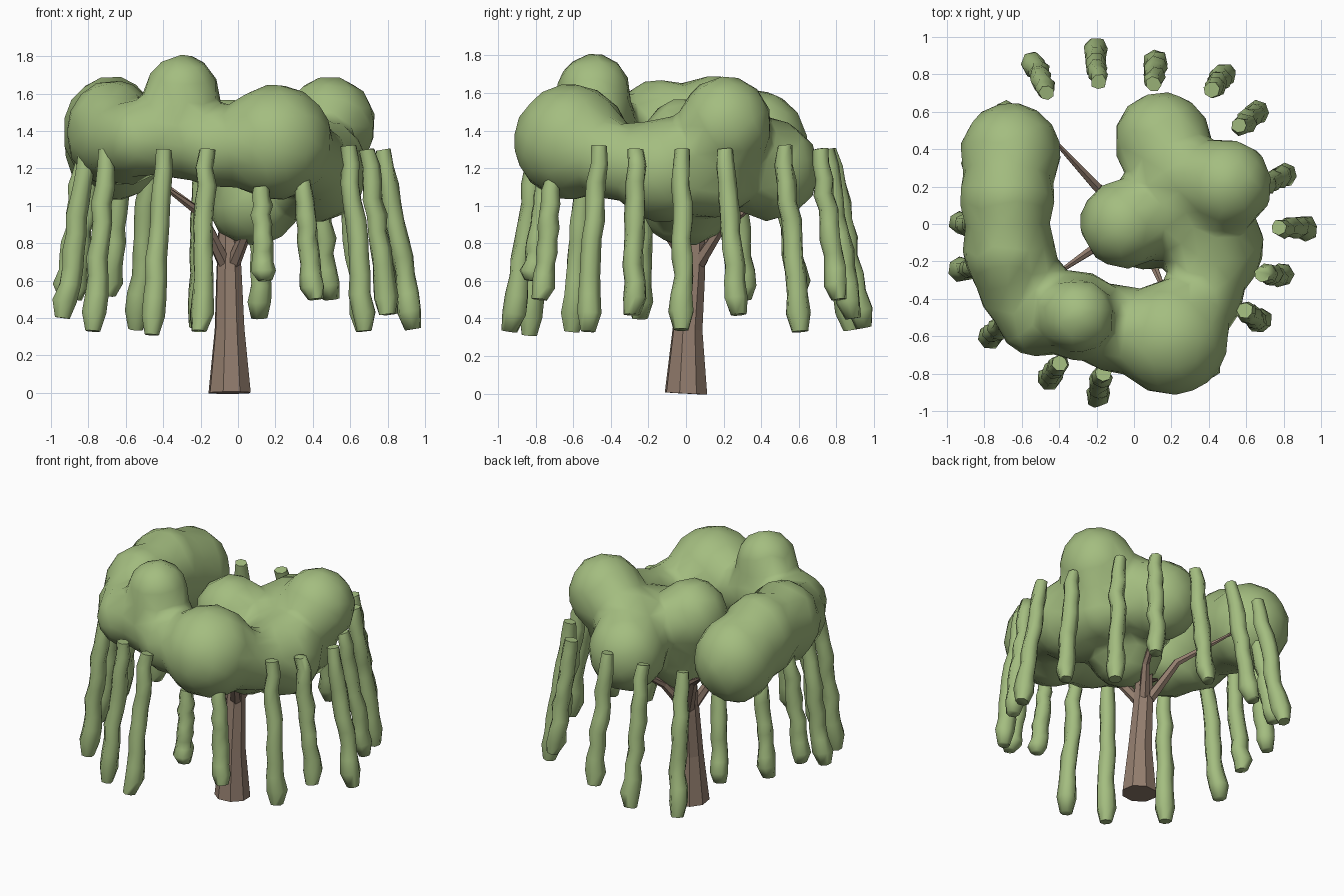
import bpy, bmesh, math, random
from mathutils import Vector, Matrix

random.seed(4)
if "Cube" in bpy.data.objects:
    bpy.data.objects.remove(bpy.data.objects["Cube"])


def material(name, rgb):
    m = bpy.data.materials.new(name)
    m.use_nodes = True
    m.diffuse_color = (*rgb, 1)
    bsdf = m.node_tree.nodes["Principled BSDF"]
    bsdf.inputs["Base Color"].default_value = (*rgb, 1)
    bsdf.inputs["Roughness"].default_value = 0.9
    return m


LEAF = material("leaf green", (0.37, 0.51, 0.215))
BARK = material("bark brown", (0.29, 0.205, 0.155))


def make_object(name, bm, mat, smooth):
    bmesh.ops.recalc_face_normals(bm, faces=bm.faces)
    mesh = bpy.data.meshes.new(name)
    bm.to_mesh(mesh)
    bm.free()
    mesh.materials.append(mat)
    for p in mesh.polygons:
        p.use_smooth = smooth
    ob = bpy.data.objects.new(name, mesh)
    bpy.context.collection.objects.link(ob)
    return ob


def tube(bm, path, radii, sides, wobble=0.0):
    """Skin a ring of vertices along a path and cap both ends."""
    rings = []
    axis = (Vector(path[-1]) - Vector(path[0])).normalized()
    turn = axis.to_track_quat('Z', 'Y')
    for p, r in zip(path, radii):
        ring = []
        for i in range(sides):
            a = math.tau * (i + .5) / sides
            k = r * (1 + random.uniform(-wobble, wobble))
            ring.append(bm.verts.new(Vector(p) + turn @ Vector((k * math.cos(a), k * math.sin(a), 0))))
        rings.append(ring)
    for low, high in zip(rings, rings[1:]):
        for i in range(sides):
            j = (i + 1) % sides
            bm.faces.new((low[i], low[j], high[j], high[i]))
    bm.faces.new(rings[0][::-1])
    bm.faces.new(rings[-1])


# Trunk with flared foot and a slight backward lean
bm = bmesh.new()
tube(bm, [(-.045, 0, 0), (-.045, .008, .34), (-.048, .035, .65), (-.05, .05, .92)],
     [.118, .083, .07, .055], 8)
make_object("trunk", bm, BARK, False)

# Branches reaching into the canopy
bm = bmesh.new()
for mid, tip in [((-.2, .2, .96), (-.44, .46, 1.15)),
                 ((-.2, -.12, .96), (-.42, -.27, 1.12)),
                 ((.07, -.14, .92), (.18, -.4, 1.15)),
                 ((.05, .18, .87), (.14, .42, 1.05))]:
    start = Vector((-.045, .035, .7)) + Vector((mid[0] + .045, mid[1], 0)) * .2
    tube(bm, [start, mid, tip], [.038, .027, .01], 6)
make_object("branches", bm, BARK, False)

# Canopy: overlapping blobs (x, y, z, radius, vertical stretch) fused together
BLOBS = [
    # left arm, back to front
    (-.66, .38, 1.32, .26, 1.1), (-.68, .14, 1.4, .25, 1.14), (-.67, -.14, 1.39, .24, 1.15),
    (-.6, -.33, 1.35, .23, 1),
    # front arm with its peak
    (-.52, -.49, 1.36, .21, .95), (-.3, -.49, 1.61, .19, 1), (-.3, -.49, 1.4, .23, 1.1),
    (-.1, -.56, 1.31, .23, .9), (.2, -.61, 1.34, .3, 1),
    # right arm
    (.38, -.38, 1.24, .2, 1), (.42, -.12, 1.19, .27, 1), (.49, .21, 1.43, .24, 1.05),
    (.4, .14, 1.16, .22, 1), (.15, .45, 1.19, .25, 1.05), (.24, .27, 1.3, .23, 1),
    # centre
    (-.05, 0, 1.32, .23, 1.08), (.08, 0, 1.03, .24, 1), (.2, .06, 1.22, .25, 1),
]
bm = bmesh.new()
for x, y, z, r, stretch in BLOBS:
    r += .012
    m = Matrix.Translation((x, y, z)) @ Matrix.Diagonal((r, r, r * stretch, 1))
    bmesh.ops.create_icosphere(bm, subdivisions=3, radius=1, matrix=m)
canopy = make_object("canopy", bm, LEAF, True)
remesh = canopy.modifiers.new("fuse", 'REMESH')
remesh.mode = 'VOXEL'
remesh.voxel_size = .04
remesh.use_smooth_shade = True
soften = canopy.modifiers.new("soften", 'SMOOTH')
soften.factor = .5
soften.iterations = 6
facet = canopy.modifiers.new("facet", 'DECIMATE')
facet.ratio = .09

# Hanging strands: top x, y, bottom x, y, bottom z, top z
STRANDS = [
    (-.46, .71, -.54, .87, .34, 1.3), (-.19, .77, -.21, .94, .35, 1.3),
    (.10, .74, .12, .89, .40, 1.3), (.41, .71, .49, .81, .50, 1.3),
    (.56, .52, .68, .60, .33, 1.32), (.70, .21, .82, .27, .42, 1.3),
    (.77, -.02, .94, -.02, .34, 1.3), (.69, -.26, .80, -.28, .42, 1.3),
    (.59, -.46, .68, -.53, .33, 1.32), (.35, -.71, .41, -.77, .50, 1.14),
    (.12, -.76, .14, -.82, .60, 1.1), (-.17, -.79, -.20, -.93, .33, 1.3),
    (-.39, -.74, -.46, -.84, .31, 1.3), (-.70, -.52, -.78, -.61, .33, 1.3),
    (-.81, -.23, -.93, -.25, .40, 1.3), (-.83, .01, -.93, 0, .50, 1.25),
    (-.77, .27, -.88, .32, .50, 1.25), (-.61, .50, -.69, .60, .52, 1.25),
]
PROFILE = [.042, .048, .052, .054, .056, .054, .057, .055, .06, .066, .042]
bm = bmesh.new()
for x0, y0, x1, y1, z1, z0 in STRANDS:
    top, bottom = Vector((x0, y0, z0)), Vector((x1, y1, z1))
    path = []
    for i in range(len(PROFILE)):
        t = i / (len(PROFILE) - 1)
        sway = Vector((random.uniform(-1, 1), random.uniform(-1, 1), 0)) * .01
        path.append(top.lerp(bottom, t) + sway)
    tube(bm, path, PROFILE, 7, .1)
strands = make_object("hanging_strands", bm, LEAF, True)

# Keep the rims of the strand ends crisp
for ob in bpy.context.selected_objects:
    ob.select_set(False)
strands.select_set(True)
bpy.context.view_layer.objects.active = strands
bpy.ops.object.shade_smooth_by_angle(angle=math.radians(75))
